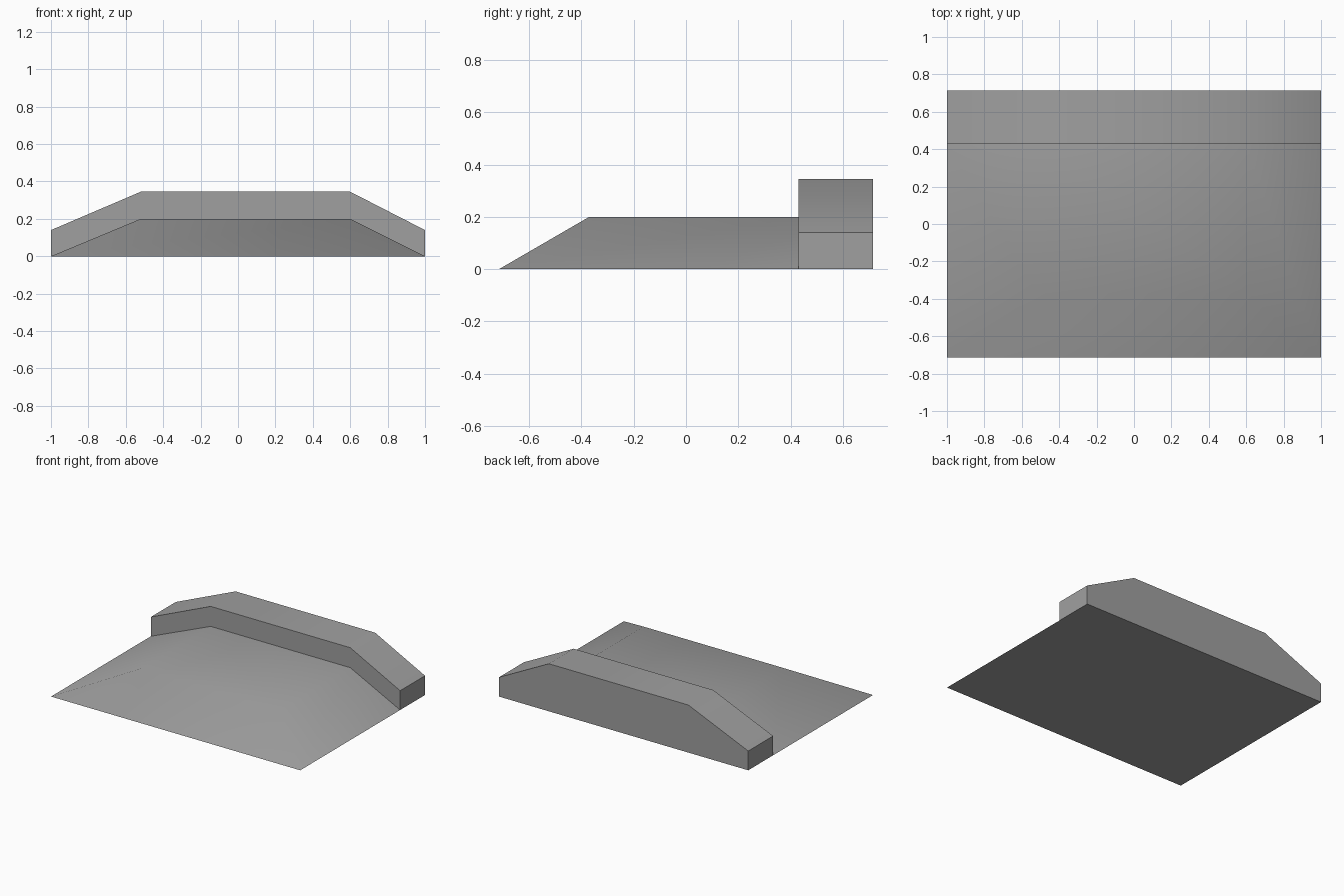
import bpy
import bmesh
from math import radians

cube = bpy.data.objects.get("Cube")
if cube:
    bpy.data.objects.remove(cube, do_unlink=True)

grey = bpy.data.materials.new("mid grey")
grey.use_nodes = True
colour = (0.35, 0.35, 0.35, 1)
grey.diffuse_color = colour
grey.node_tree.nodes["Principled BSDF"].inputs["Base Color"].default_value = colour

FRONT, STEP, BACK = -0.715, 0.43, 0.715
RIDGE_FRONT = -0.37          # where the front slope meets the flat top
TOP_RIGHT, TOP_LEFT = -0.52, 0.60


def add_prism(name, front, back):
    """Join two matching outlines of (x, y, z) points into a closed solid."""
    bm = bmesh.new()
    a = [bm.verts.new(p) for p in front]
    b = [bm.verts.new(p) for p in back]
    bm.faces.new(a)
    bm.faces.new(b[::-1])
    for i in range(len(a)):
        j = (i + 1) % len(a)
        bm.faces.new((a[i], b[i], b[j], a[j]))
    bmesh.ops.recalc_face_normals(bm, faces=bm.faces)
    mesh = bpy.data.meshes.new(name)
    bm.to_mesh(mesh)
    bm.free()
    mesh.materials.append(grey)
    obj = bpy.data.objects.new(name, mesh)
    bpy.context.collection.objects.link(obj)
    bpy.ops.object.select_all(action='DESELECT')
    obj.select_set(True)
    bpy.context.view_layer.objects.active = obj
    bpy.ops.object.shade_smooth_by_angle(angle=radians(45))
    return obj


# Low deck: bevelled sides, with the front sloping down to the ground
deck = [(-1, 0), (1, 0), (TOP_LEFT, 0.2), (TOP_RIGHT, 0.2)]
add_prism("sloped_deck",
          [(x, RIDGE_FRONT if z else FRONT, z) for x, z in deck],
          [(x, STEP, z) for x, z in deck])

# Raised bar across the back, with short upright ends
bar = [(-1, 0), (1, 0), (1, 0.14), (TOP_LEFT, 0.345), (TOP_RIGHT, 0.345), (-1, 0.14)]
add_prism("rear_bar",
          [(x, STEP, z) for x, z in bar],
          [(x, BACK, z) for x, z in bar])
